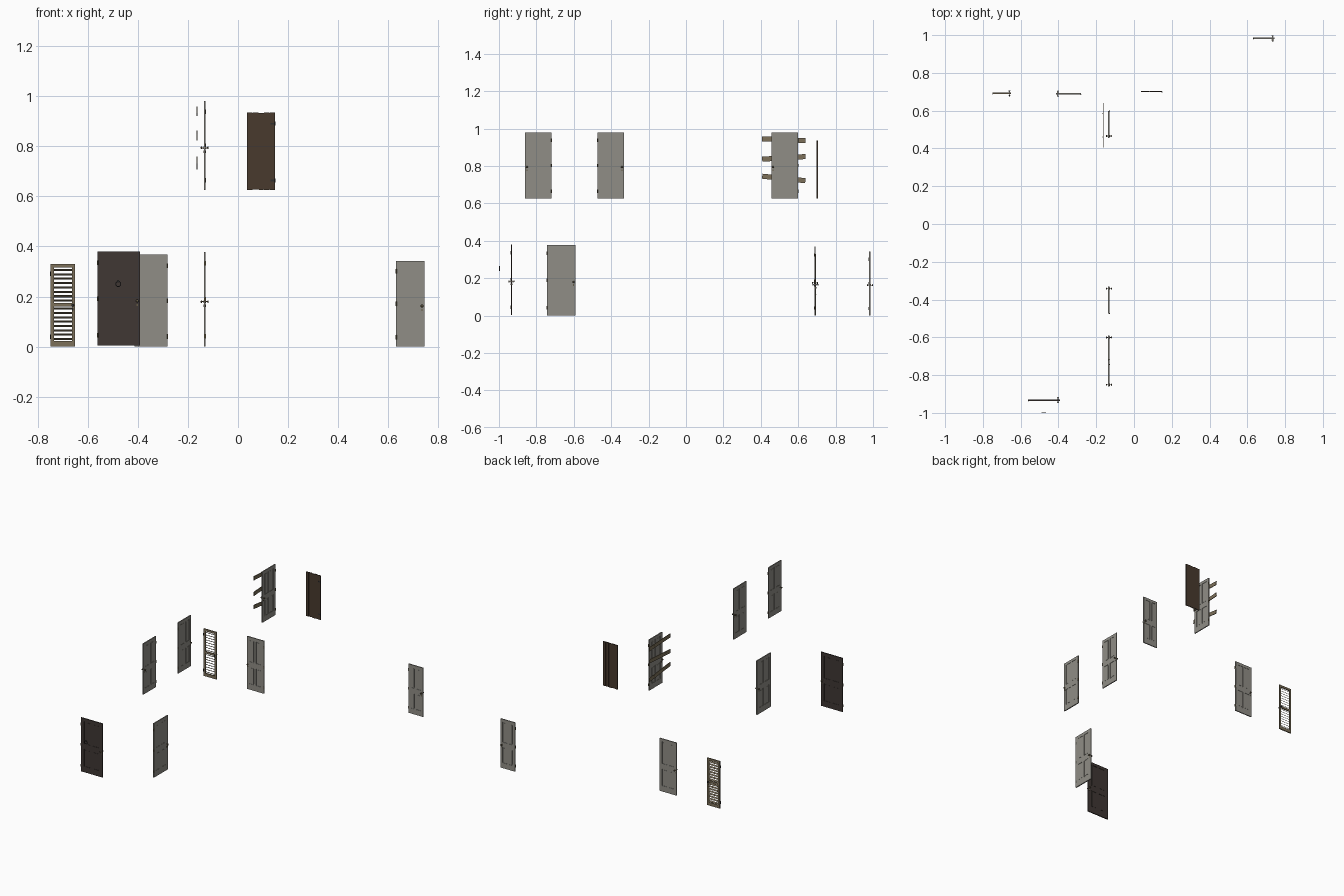
import bpy, bmesh
from math import pi, radians
from mathutils import Matrix, Vector

if "Cube" in bpy.data.objects:
    bpy.data.objects.remove(bpy.data.objects["Cube"])


def colour(name, rgb):
    m = bpy.data.materials.new(name)
    m.diffuse_color = (*rgb, 1)
    m.use_nodes = True
    m.node_tree.nodes["Principled BSDF"].inputs["Base Color"].default_value = m.diffuse_color
    return m


GREY = colour("grey_paint", (.28, .27, .24))
DARK = colour("dark_paint", (.05, .038, .034))
BROWN = colour("brown_planks", (.065, .042, .027))
TAN = colour("tan_wood", (.20, .16, .10))
BRASS = colour("aged_brass", (.13, .105, .06))
IRON = colour("iron", (.03, .03, .03))


def box(bm, c, s, rot=None):
    m = Matrix.Translation(c) @ (rot or Matrix()) @ Matrix.Diagonal((*s, 1))
    bmesh.ops.create_cube(bm, size=1, matrix=m)


def rod(bm, c, r, length, axis='Z', seg=12):
    rot = Matrix.Rotation(pi / 2, 4, 'X') if axis == 'Y' else Matrix()
    bmesh.ops.create_cone(bm, cap_ends=True, segments=seg, radius1=r, radius2=r,
                          depth=length, matrix=Matrix.Translation(c) @ rot)


def finish(bm, name, mat, place, smooth=False):
    me = bpy.data.meshes.new(name)
    bm.to_mesh(me)
    bm.free()
    ob = bpy.data.objects.new(name, me)
    bpy.context.collection.objects.link(ob)
    ob.matrix_world = place
    me.materials.append(mat)
    if smooth:
        bpy.ops.object.select_all(action='DESELECT')
        ob.select_set(True)
        bpy.context.view_layer.objects.active = ob
        bpy.ops.object.shade_smooth_by_angle(angle=radians(40))
    return ob


T = .007  # leaf thickness


def place_at(loc, turned):
    return Matrix.Translation(loc) @ Matrix.Rotation(pi / 2 if turned else 0, 4, 'Z')


def hardware(name, place, w, knob_x, knob_z, hinge_zs, mat):
    # knob with rosette and keyhole plate on both faces
    bm = bmesh.new()
    rod(bm, (knob_x, 0, knob_z), .0018, .026, 'Y')
    for s in (-1, 1):
        rod(bm, (knob_x, s * (T / 2 + .0007), knob_z), .0055, .0016, 'Y', 16)
        m = Matrix.Translation((knob_x, s * .013, knob_z)) @ Matrix.Diagonal((1, .55, 1, 1))
        bmesh.ops.create_uvsphere(bm, u_segments=16, v_segments=10, radius=.0055, matrix=m)
        box(bm, (knob_x, s * (T / 2 + .0005), knob_z - .016), (.005, .0012, .009))
    finish(bm, name + "_knob", mat, place, True)
    # hinge barrels on the opposite edge
    bm = bmesh.new()
    hx = -w / 2 if knob_x > 0 else w / 2
    for z in hinge_zs:
        rod(bm, (hx, -T / 2, z), .0025, .018)
        box(bm, (hx, 0, z), (.0016, T, .016))
    finish(bm, name + "_hinges", mat, place)


def frame(bm, w, h, stile, rails):
    for s in (-1, 1):
        box(bm, (s * (w - stile) / 2, 0, h / 2), (stile, T, h))
    for a, b in rails:
        box(bm, (0, 0, (a + b) / 2), (w - 2 * stile, T, b - a))


def panel_door(name, loc, w, h, turned, side, mat=GREY, metal=BRASS):
    place = place_at(loc, turned)
    stile, mull = .15 * w, .10 * w
    rails = [(0, .11 * h), (.43 * h, .53 * h), (.945 * h, h)]
    bm = bmesh.new()
    frame(bm, w, h, stile, rails)
    pw = (w - 2 * stile - mull) / 2
    for (_, a), (b, _) in zip(rails, rails[1:]):
        z, ph = (a + b) / 2, b - a
        box(bm, (0, 0, z), (mull, T, ph))
        for s in (-1, 1):
            x = s * (mull + pw) / 2
            box(bm, (x, 0, z), (pw, .0025, ph))          # recessed panel
            box(bm, (x, 0, z), (pw - .012, .005, ph - .012))  # raised field
    finish(bm, name + "_leaf", mat, place)
    hardware(name, place, w, side * (w / 2 - .010), .475 * h,
             (.11 * h, .5 * h, .88 * h), metal)
    return place


# panelled doors
X = -.133
panel_door("bedroom_door", (-.347, .690, 0), .132, .368, False, -1)
panel_door("rear_door", (.688, .983, 0), .113, .342, False, 1)
panel_door("hall_door", (X, -.667, 0), .153, .378, True, 1)
panel_door("upper_left_door", (X, -.790, .625), .142, .355, True, -1)
panel_door("upper_right_door", (X, -.403, .625), .142, .355, True, 1)
panel_door("boarded_door", (X, .527, .625), .142, .355, True, -1)
panel_door("entrance_door", (-.476, -.933, .004), .168, .376, False, 1, DARK)

# door knocker, standing off the entrance door
bm = bmesh.new()
n, R, r = 20, .010, .0018
for i in range(n):
    q = Matrix.Rotation(2 * pi * i / n, 4, 'Y')
    box(bm, q @ Vector((R, 0, 0)), (2 * r, 2 * r, 2 * pi * R / n * 1.15), q)
rod(bm, (0, .0005, .011), .0045, .004, 'Y', 14)
finish(bm, "knocker", IRON, Matrix.Translation((-.478, -.997, .25)))

# boards nailed across the boarded door
for i, (z, tilt) in enumerate([(.940, 2.5), (.843, -3.5), (.733, 6)]):
    bm = bmesh.new()
    box(bm, (0, 0, 0), (.232, .004, .027))
    for x in (-.062, .062):
        rod(bm, (x, .0025, .004), .0018, .002, 'Y', 8)
    finish(bm, f"board_{i + 1}", TAN, place_at((-.163, .523, z), True)
           @ Matrix.Rotation(radians(tilt), 4, 'Y'))

# louvred closet door
w, h, stile = .098, .330, .013
place = place_at((-.699, .692, 0), False)
rails = [(0, .022), (.160, .175), (.315, h)]
bm = bmesh.new()
frame(bm, w, h, stile, rails)
finish(bm, "louvre_frame", TAN, place)
bm = bmesh.new()
for (_, a), (b, _) in zip(rails, rails[1:]):
    for i in range(8):
        z = a + (b - a) * (i + .5) / 8
        box(bm, (0, 0, z), (w - 2 * stile, .0105, .0016), Matrix.Rotation(radians(-42), 4, 'X'))
finish(bm, "louvre_slats", TAN, place)
hardware("louvre", place, w, w / 2 - .010, .165, (.04, .29), IRON)

# plank door with thin backing sheet
place = place_at((.092, .702, .625), False)
bm = bmesh.new()
box(bm, (0, 0, .155), (.108, .003, .305))
for a, b, lo, hi in [(-.056, -.035, 0, .309), (-.033, -.010, .002, .310), (-.008, .010, 0, .308),
                     (.012, .034, .001, .310), (.036, .056, 0, .309)]:
    box(bm, ((a + b) / 2, 0, (lo + hi) / 2), (b - a, .006, hi - lo))
finish(bm, "plank_door_leaf", BROWN, place)
bm = bmesh.new()
for z in (.038, .265):
    rod(bm, (.056, -.003, z), .0025, .016)
    box(bm, (.047, -.0035, z), (.018, .0012, .007))
finish(bm, "plank_door_hinges", IRON, place)
